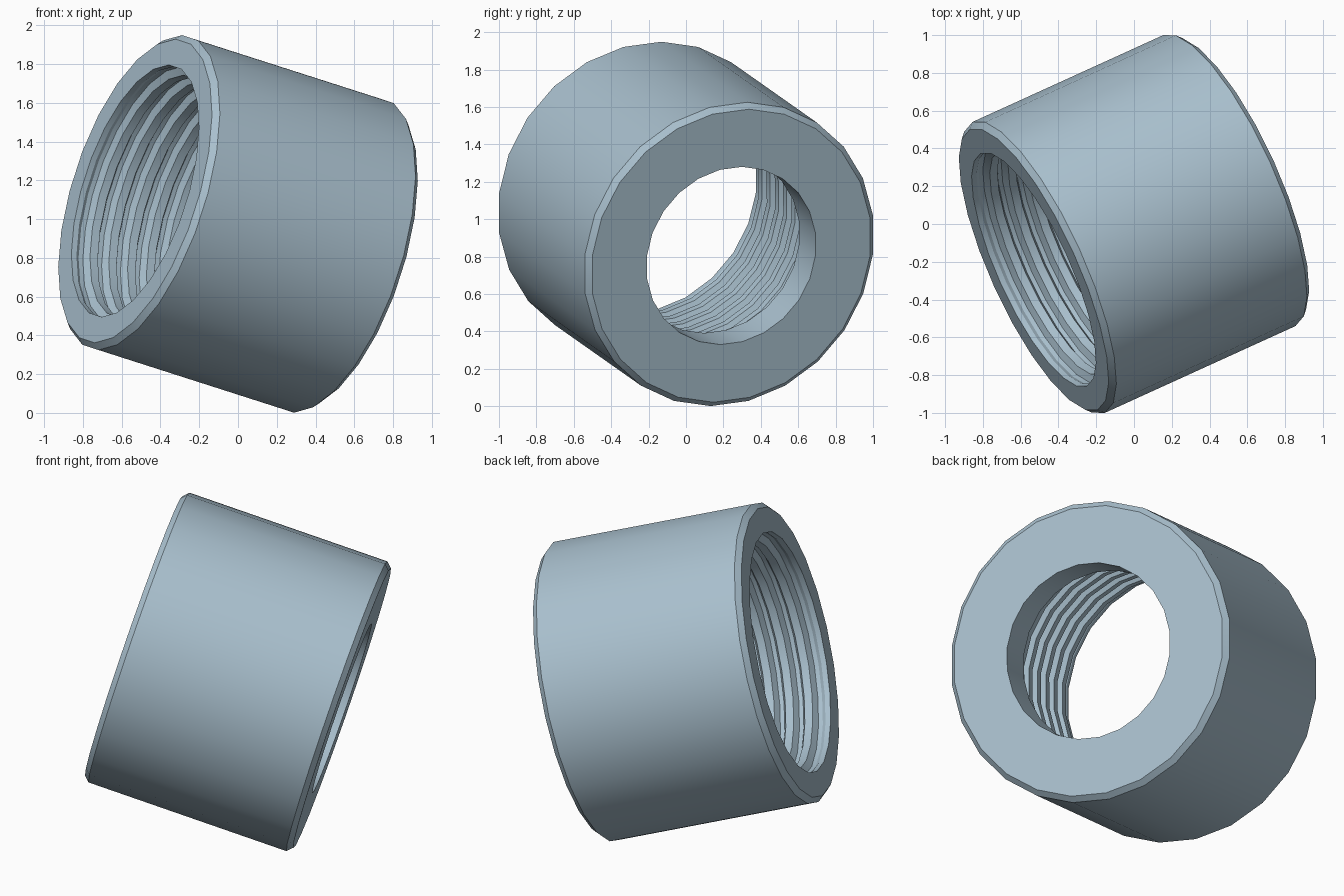
import bpy, bmesh, math
from mathutils import Vector

if "Cube" in bpy.data.objects:
    bpy.data.objects.remove(bpy.data.objects["Cube"])

SEGMENTS = 24
LENGTH, RADIUS, CHAMFER = 1.215, 0.846, 0.03
HOLE_R, HOLE_DEPTH = 0.495, 0.22      # plain bore at the closed end
ROOT_R, CREST_R, PITCH = 0.69, 0.65, 0.111

# tilted frame: axis runs from the threaded mouth to the plain end
axis = Vector((0.874, 0.398, -0.28)).normalized()
up = (Vector((0, 0, 1)) - axis * axis.z).normalized()
side = axis.cross(up)
centre = Vector((0, 0, 0.975))
h = LENGTH / 2

# closed profile as (distance along axis, radius): outer wall first
profile = [(-h, RADIUS - CHAMFER), (-h + CHAMFER, RADIUS),
           (h - CHAMFER, RADIUS), (h, RADIUS - CHAMFER),
           (h, HOLE_R), (h - HOLE_DEPTH, HOLE_R)]

# thread grooves inside the wide bore, ending at the mouth
thread = [(-h, 0.677), (-h + 0.03, 0.677)]
start, end = -h + 0.03, h - HOLE_DEPTH
for i in range(int((end - start) / PITCH)):
    s = start + i * PITCH
    thread += [(s + 0.02, ROOT_R), (s + 0.045, ROOT_R),
               (s + 0.065, CREST_R), (s + PITCH, CREST_R)]
thread.append((end, CREST_R))
profile += reversed(thread)

# revolve the profile
bm = bmesh.new()
rings = []
for s, r in profile:
    ring = []
    for k in range(SEGMENTS):
        a = 2 * math.pi * k / SEGMENTS
        ring.append(bm.verts.new(centre + axis * s + (up * math.cos(a) + side * math.sin(a)) * r))
    rings.append(ring)
for i, ring in enumerate(rings):
    nxt = rings[(i + 1) % len(rings)]
    for k in range(SEGMENTS):
        m = (k + 1) % SEGMENTS
        bm.faces.new((ring[k], ring[m], nxt[m], nxt[k]))
bmesh.ops.recalc_face_normals(bm, faces=bm.faces)

mesh = bpy.data.meshes.new("threaded_collar")
bm.to_mesh(mesh)
bm.free()
collar = bpy.data.objects.new("threaded_collar", mesh)
bpy.context.collection.objects.link(collar)

# single blue-grey metal colour
metal = bpy.data.materials.new("blue_grey")
metal.diffuse_color = (0.40, 0.53, 0.62, 1)
metal.use_nodes = True
metal.node_tree.nodes["Principled BSDF"].inputs["Base Color"].default_value = metal.diffuse_color
mesh.materials.append(metal)

# smooth round walls, crisp edges
bpy.context.view_layer.objects.active = collar
collar.select_set(True)
bpy.ops.object.shade_smooth_by_angle(angle=math.radians(25))
